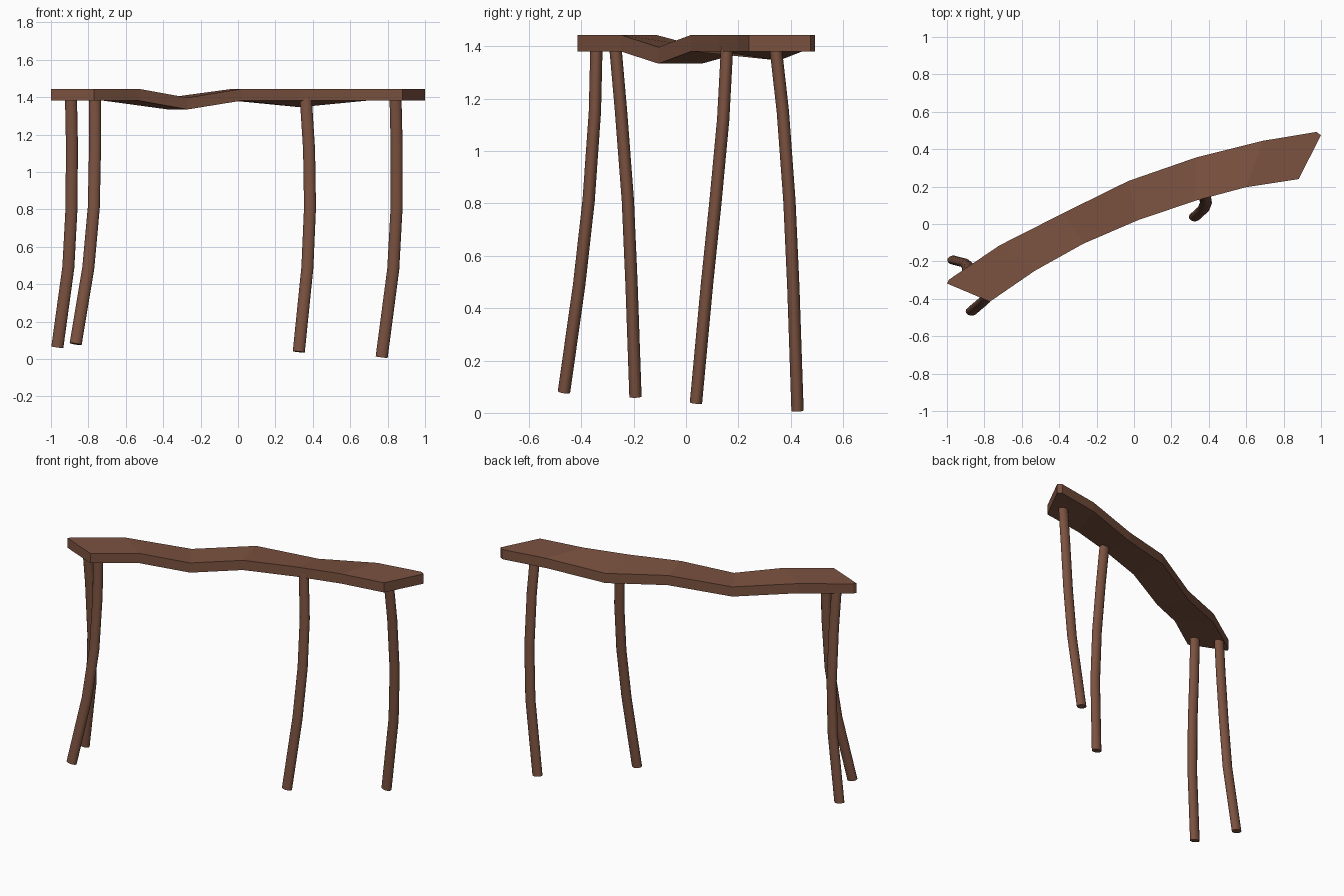
import bpy, bmesh, math
from mathutils import Vector

if "Cube" in bpy.data.objects:
    bpy.data.objects.remove(bpy.data.objects["Cube"])

wood = bpy.data.materials.new("brown wood")
wood.diffuse_color = (0.2, 0.085, 0.051, 1)
wood.use_nodes = True
wood.node_tree.nodes["Principled BSDF"].inputs["Base Color"].default_value = wood.diffuse_color


def finish(name, bm):
    bmesh.ops.recalc_face_normals(bm, faces=bm.faces)
    me = bpy.data.meshes.new(name)
    bm.to_mesh(me)
    bm.free()
    me.materials.append(wood)
    ob = bpy.data.objects.new(name, me)
    bpy.context.collection.objects.link(ob)
    return ob


# Curved, slightly warped slab: front and back edges of the top surface
TOP, DIP, THICK = 1.444, 1.397, 0.063
front = [(-0.77, -0.415, TOP), (-0.53, -0.25, TOP), (-0.27, -0.105, DIP), (0.02, 0.02, TOP),
         (0.33, 0.125, TOP), (0.6, 0.197, TOP), (0.88, 0.24, TOP)]
back = [(-0.99, -0.298, TOP), (-0.72, -0.115, TOP), (-0.375, 0.06, DIP), (-0.03, 0.23, TOP),
        (0.33, 0.355, 1.409), (0.69, 0.445, TOP), (0.975, 0.492, TOP)]
left_tip, right_tip = (-1.0, -0.318, TOP), (1.0, 0.475, TOP)

bm = bmesh.new()
f = [bm.verts.new(p) for p in front]
b = [bm.verts.new(p) for p in back]
lt, rt = bm.verts.new(left_tip), bm.verts.new(right_tip)
n = len(f) - 1
for i in range(n):
    loop = [f[i], f[i + 1], b[i + 1], b[i]]
    if i == 0:
        loop.append(lt)
    if i == n - 1:
        loop.insert(2, rt)
    bm.faces.new(loop)
bm.normal_update()
res = bmesh.ops.extrude_face_region(bm, geom=bm.faces[:], use_keep_orig=True)
low = [v for v in res["geom"] if isinstance(v, bmesh.types.BMVert)]
bmesh.ops.translate(bm, verts=low, vec=(0, 0, -THICK))
finish("bench_top", bm)


# Bent legs: oval rings placed along a path, each ring square to the path
def leg(name, path, sides=14, rx=0.032, ry=0.024):
    pts = [Vector(p) for p in path]
    bm = bmesh.new()
    rings = []
    for i, p in enumerate(pts):
        t = pts[min(i + 1, len(pts) - 1)] - pts[max(i - 1, 0)]
        ring = []
        for k in range(sides):
            a = 2 * math.pi * k / sides
            dx, dy = rx * math.cos(a), ry * math.sin(a)
            dz = -(t.x * dx + t.y * dy) / t.z
            ring.append(bm.verts.new(p + Vector((dx, dy, dz))))
        rings.append(ring)
    for r, s in zip(rings, rings[1:]):
        for k in range(sides):
            j = (k + 1) % sides
            bm.faces.new((r[k], r[j], s[j], s[k]))
    bm.faces.new(rings[0])
    bm.faces.new(rings[-1])
    ob = finish(name, bm)
    bpy.ops.object.select_all(action='DESELECT')
    ob.select_set(True)
    bpy.context.view_layer.objects.active = ob
    bpy.ops.object.shade_smooth_by_angle(angle=math.radians(35))


leg("left_back_leg", [(-0.893, -0.27, 1.4), (-0.888, -0.248, 1.15), (-0.89, -0.222, 0.81),
                      (-0.907, -0.208, 0.49), (-0.966, -0.193, 0.062)])
leg("left_front_leg", [(-0.765, -0.342, 1.4), (-0.764, -0.348, 1.15), (-0.771, -0.372, 0.81),
                       (-0.8, -0.408, 0.49), (-0.868, -0.466, 0.08)])
leg("right_front_leg", [(0.362, 0.157, 1.4), (0.38, 0.142, 1.12), (0.385, 0.113, 0.81),
                        (0.371, 0.08, 0.49), (0.325, 0.038, 0.038)])
leg("right_back_leg", [(0.842, 0.342, 1.4), (0.848, 0.37, 1.15), (0.848, 0.395, 0.81),
                       (0.83, 0.41, 0.48), (0.768, 0.426, 0.009)])
